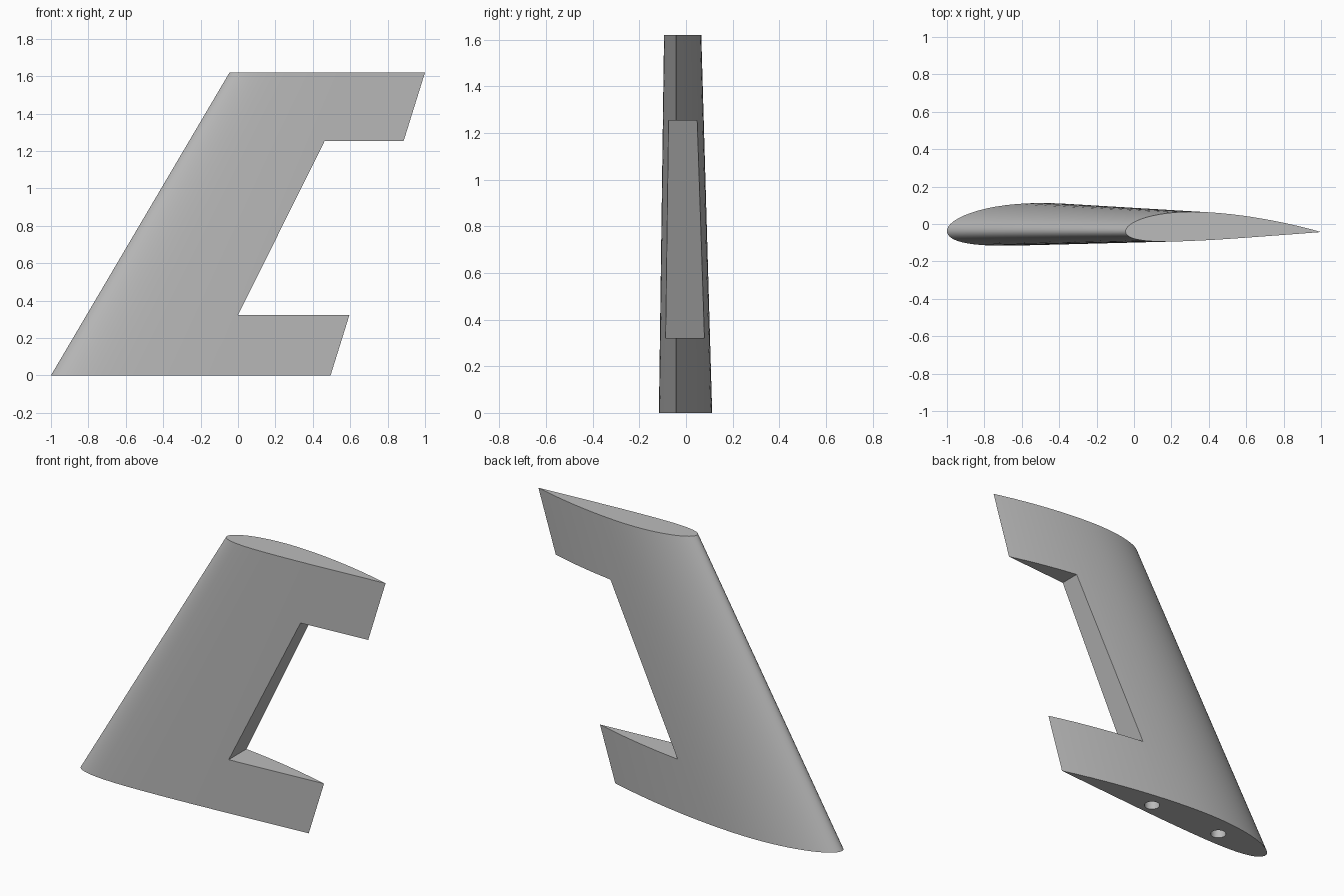
import bpy, bmesh, math

cube = bpy.data.objects.get("Cube")
if cube:
    bpy.data.objects.remove(cube, do_unlink=True)

HEIGHT = 1.62
CHORD_Y = -0.043      # y of the chord line
CAMBER, CAMBER_POS, THICK = 0.03, 0.4, 0.15

grey = bpy.data.materials.new("light grey")
grey.use_nodes = True
color = (0.5, 0.5, 0.5, 1)
grey.diffuse_color = color
grey.node_tree.nodes["Principled BSDF"].inputs["Base Color"].default_value = color


def airfoil(steps=36):
    """Closed unit-chord cambered section, trailing edge first."""
    def surface(t, side):
        half = 5 * THICK * (0.2969 * math.sqrt(t) - 0.126 * t - 0.3516 * t**2
                            + 0.2843 * t**3 - 0.1036 * t**4)
        p = CAMBER_POS
        q = p if t < p else 1 - p
        mean = CAMBER * (1 - ((t - p) / q) ** 2)
        slope = math.atan(2 * CAMBER * (p - t) / q**2)
        return (t - side * half * math.sin(slope), mean + side * half * math.cos(slope))
    ts = [(1 - math.cos(math.pi * i / steps)) / 2 for i in range(steps + 1)]
    upper = [surface(t, 1) for t in reversed(ts)]
    lower = [surface(t, -1) for t in ts[1:-1]]
    return upper + lower


def loft(name, rings):
    """Solid skinned between two rings of points."""
    bm = bmesh.new()
    a, b = [[bm.verts.new(p) for p in ring] for ring in rings]
    n = len(a)
    for i in range(n):
        j = (i + 1) % n
        bm.faces.new((a[i], a[j], b[j], b[i]))
    bm.faces.new(a[::-1])
    bm.faces.new(b)
    bmesh.ops.recalc_face_normals(bm, faces=bm.faces)
    mesh = bpy.data.meshes.new(name)
    bm.to_mesh(mesh)
    bm.free()
    mesh.materials.append(grey)
    obj = bpy.data.objects.new(name, mesh)
    bpy.context.collection.objects.link(obj)
    return obj


def section(lead, trail, z):
    chord = trail - lead
    return [(lead + chord * u, CHORD_Y + chord * v, z) for u, v in airfoil()]


# Swept, tapered fin
fin = loft("fin", [section(-1, 0.495, 0), section(-0.045, 1, HEIGHT)])

# Notch for the control surface
notch_outline = [(0, 0.322), (1.2, 0.322), (1.2, 1.253), (0.463, 1.253)]
cutters = [loft("notch_cutter", [[(x, y, z) for x, z in notch_outline] for y in (-0.5, 0.5)])]

# Mounting holes in the root
for x, y in ((-0.145, -0.015), (-0.64, -0.022)):
    ring = [(x + 0.043 * math.cos(k * math.tau / 32), y + 0.043 * math.sin(k * math.tau / 32))
            for k in range(32)]
    cutters.append(loft("hole_cutter", [[(u, v, z) for u, v in ring] for z in (-0.1, 0.3)]))

bpy.ops.object.select_all(action="DESELECT")
fin.select_set(True)
bpy.context.view_layer.objects.active = fin
for cutter in cutters:
    mod = fin.modifiers.new("cut", "BOOLEAN")
    mod.operation = "DIFFERENCE"
    mod.solver = "EXACT"
    mod.object = cutter
    bpy.ops.object.modifier_apply(modifier=mod.name)
    bpy.data.objects.remove(cutter, do_unlink=True)

bpy.ops.object.shade_smooth_by_angle(angle=math.radians(30))
